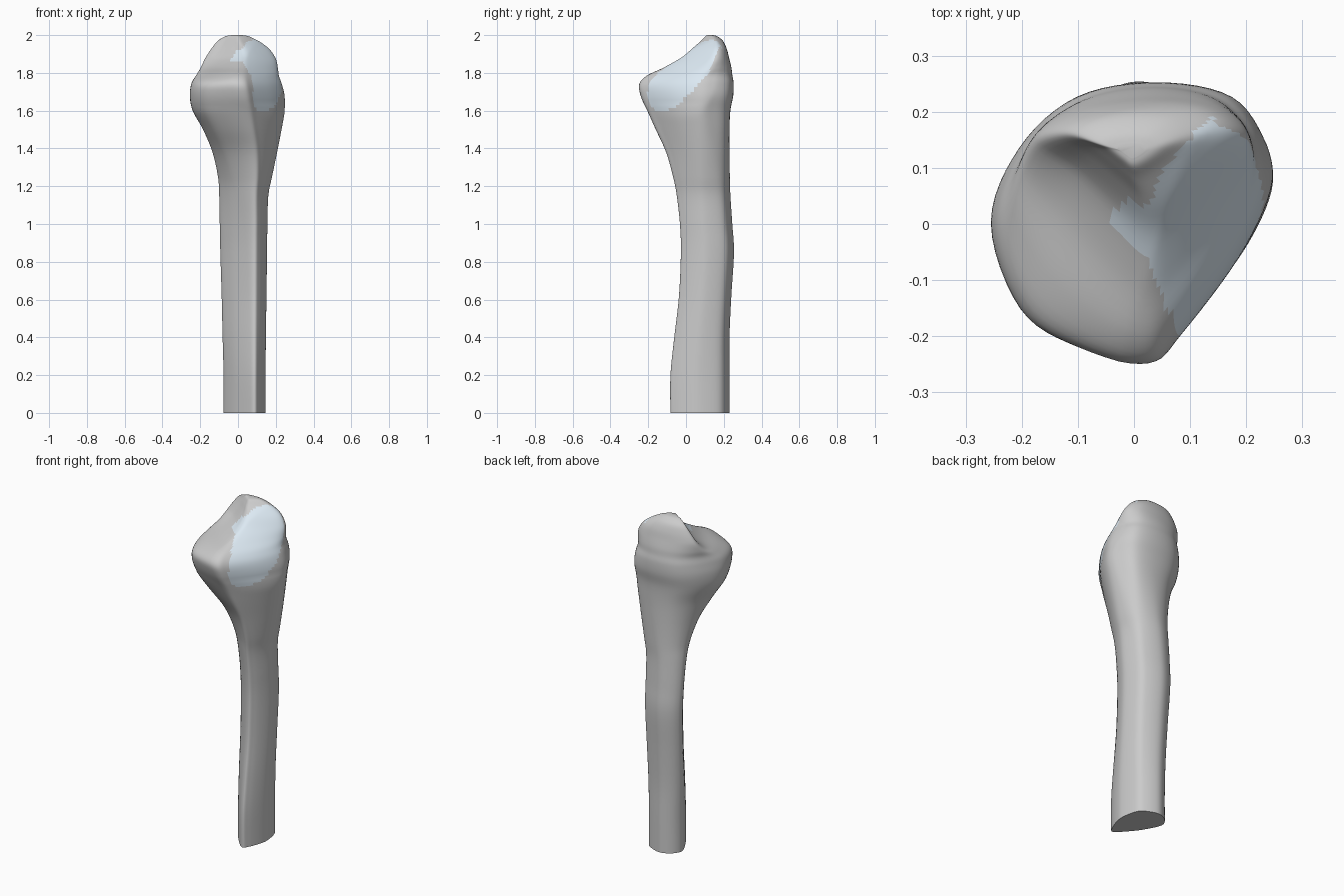
import bpy, bmesh, math
from mathutils import Vector

if "Cube" in bpy.data.objects:
    bpy.data.objects.remove(bpy.data.objects["Cube"])

# Cross-sections in unit-box coordinates, anticlockwise from the front
SHAFT = [(.70, 0), (.84, .08), (.97, .32), (1, .52), (.91, .81), (.73, .93),
         (.43, 1), (.20, .95), (.04, .84), (0, .70), (.16, .46), (.36, .25)]
HEAD = [(.58, 0), (.70, .09), (.90, .35), (1, .60), (.96, .78), (.84, .95),
        (.58, 1), (.30, .95), (.10, .77), (0, .50), (.10, .20), (.30, .07)]
CREST = [(.52, 0), (.66, .08), (.87, .35), (1, .60), (.97, .78), (.80, .95),
         (.54, 1), (.26, .95), (.06, .82), (0, .66), (.18, .47), (.38, .18)]

# Levels: z, x min, x max, y min, y max, shape (0 shaft, 1 head, 2 crest)
LEVELS = [
    (0.00, -.075, .145, -.080, .230, 0),
    (0.20, -.075, .145, -.080, .230, 0),
    (0.40, -.080, .147, -.060, .230, 0),
    (0.62, -.085, .150, -.035, .240, 0),
    (0.85, -.092, .153, -.025, .254, 0),
    (1.00, -.095, .155, -.030, .245, 0),
    (1.15, -.098, .160, -.047, .235, .1),
    (1.25, -.105, .180, -.067, .232, .3),
    (1.38, -.135, .207, -.105, .230, .6),
    (1.50, -.185, .230, -.160, .230, .9),
    (1.60, -.240, .247, -.205, .235, 1),
    (1.68, -.255, .257, -.243, .250, 1),
    (1.745, -.246, .247, -.255, .252, 1.05),
    (1.79, -.220, .230, -.215, .245, 1.35),
    (1.83, -.195, .222, -.120, .240, 1.75),
    (1.88, -.170, .210, -.025, .228, 2),
    (1.93, -.138, .172, .035, .215, 2),
    (1.97, -.105, .105, .080, .195, 2),
    (1.994, -.065, .055, .103, .165, 2),
    (2.00, -.030, .020, .118, .142, 2),
]
SIDES, STEPS = 6, 5


def spline(a, b, c, d, t):
    """Catmull-Rom blend of four tuples."""
    return [.5 * (2*q + (r - p)*t + (2*p - 5*q + 4*r - s)*t*t + (3*q - p - 3*r + s)*t**3)
            for p, q, r, s in zip(a, b, c, d)]


def section(shape):
    low, high, f = (SHAFT, HEAD, shape) if shape <= 1 else (HEAD, CREST, shape - 1)
    f = min(max(f, 0), 1)
    pts = [(p[0]*(1-f) + q[0]*f, p[1]*(1-f) + q[1]*f) for p, q in zip(low, high)]
    n = len(pts)
    return [spline(pts[i-1], pts[i], pts[(i+1) % n], pts[(i+2) % n], k / SIDES)
            for i in range(n) for k in range(SIDES)]


# Smoothly interpolated levels
rows = []
last = len(LEVELS) - 1
for i in range(last):
    for k in range(STEPS):
        rows.append(spline(LEVELS[max(i-1, 0)], LEVELS[i], LEVELS[i+1],
                           LEVELS[min(i+2, last)], k / STEPS))
rows.append(LEVELS[-1])

# Bone body, lofted, with the joint facet pressed slightly flat
facet = Vector((.79, -.485, .365)).normalized()
bm = bmesh.new()
rings = []
for z, x0, x1, y0, y1, shape in rows:
    ring = []
    for u, v in section(shape):
        p = Vector((x0 + u*(x1 - x0), y0 + v*(y1 - y0), z))
        d = facet.dot(p) - .735
        if d > 0 and z > 1.55:
            p -= facet * d * .3 * min(1, (z - 1.55) / .1)
        ring.append(bm.verts.new(p))
    rings.append(ring)
n = len(rings[0])
for a, b in zip(rings, rings[1:]):
    for i in range(n):
        j = (i + 1) % n
        bm.faces.new((a[i], a[j], b[j], b[i]))
bm.faces.new(rings[0][::-1])
bm.faces.new(rings[-1])

# Blue joint surface on the front right of the head
for f in bm.faces:
    c = f.calc_center_median()
    u, v = (c.x + c.y) / math.sqrt(2), (c.x - c.y) / math.sqrt(2)
    dz = c.z - 1.785
    if v > -.04 and ((u - .08 - .4*dz) / .15)**2 + (dz / .19)**2 < 1:
        f.material_index = 1

mesh = bpy.data.meshes.new("bone")
bm.to_mesh(mesh)
bm.free()
bone = bpy.data.objects.new("bone", mesh)
bpy.context.collection.objects.link(bone)
blue = bpy.data.materials.new("joint_surface")
blue.diffuse_color = (.72, .82, .90, 1)
blue.use_nodes = True
blue.node_tree.nodes["Principled BSDF"].inputs["Base Color"].default_value = blue.diffuse_color
mesh.materials.append(None)
mesh.materials.append(blue)

bpy.context.view_layer.objects.active = bone
bone.select_set(True)
bpy.ops.object.shade_smooth_by_angle(angle=math.radians(50))
